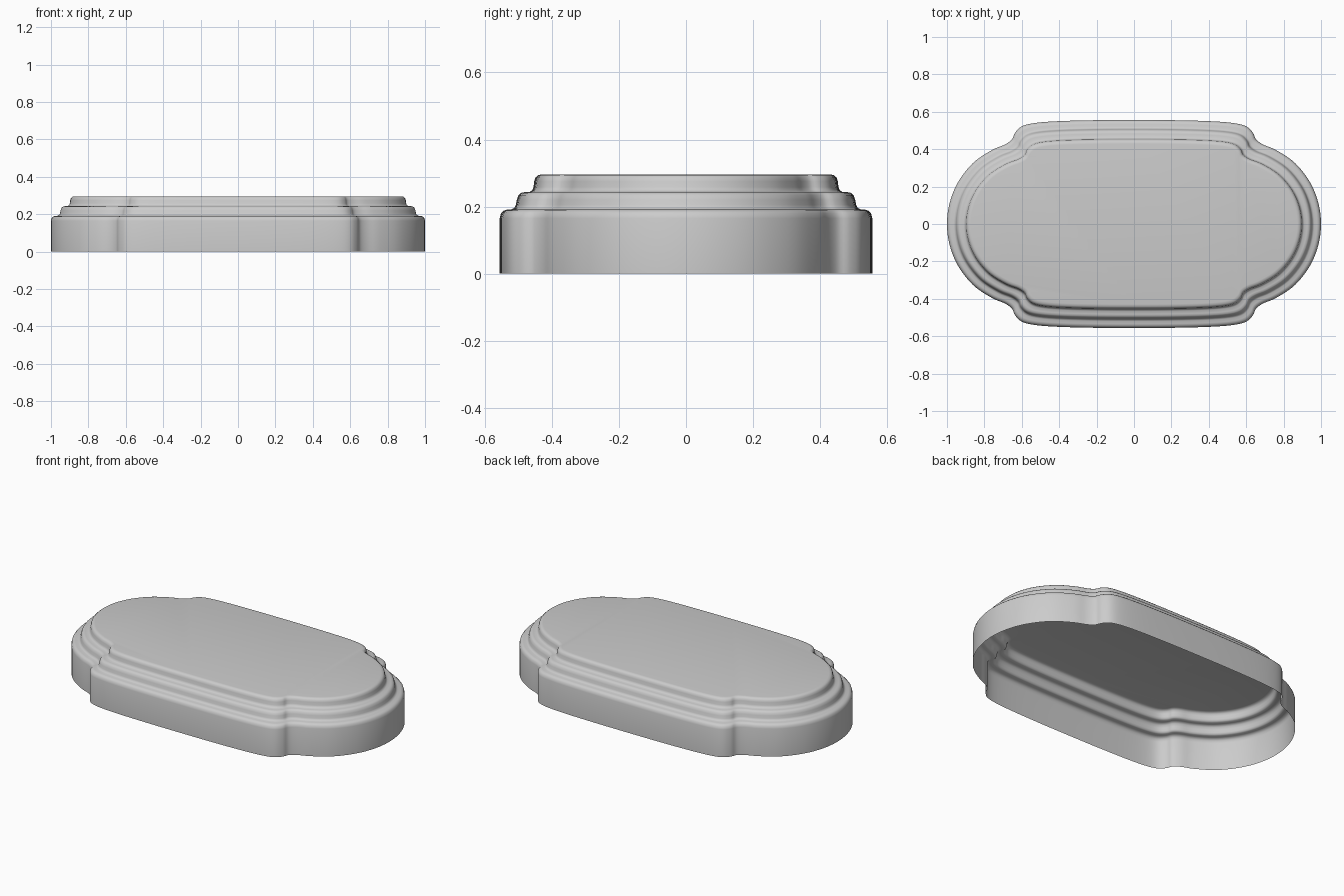
import bpy
import bmesh
from mathutils import Vector

cube = bpy.data.objects.get("Cube")
if cube:
    bpy.data.objects.remove(cube, do_unlink=True)

HALF_X, HALF_Y = 1.0, 0.556
STEPS = 4

# Quarter outline: round end, notch, then long gently bowed side
quarter = [(1, 0), (.985, .115), (.94, .225), (.86, .327), (.76, .395),
           (.69, .425), (.652, .453), (.636, .488), (.6, .522), (.53, .54),
           (.4, .55), (.2, .555), (0, .556)]

# Stepped moulding: inset from the outline, height
moulding = [(0, 0), (0, .165), (.004, .18), (.012, .188), (.022, .191),
            (.036, .192), (.044, .196), (.048, .205), (.051, .22),
            (.056, .234), (.064, .241), (.074, .243), (.09, .244),
            (.097, .249), (.101, .258), (.103, .275), (.107, .287),
            (.115, .294), (.127, .296)]


def mirrored_loop(points):
    """Mirror a quarter outline into a closed loop."""
    half = points + [(-x, y) for x, y in reversed(points[:-1])]
    return [Vector(p) for p in half + [(x, -y) for x, y in reversed(half[1:-1])]]


def smooth_loop(points, steps):
    """Closed Catmull-Rom curve through the points."""
    result = []
    n = len(points)
    for i in range(n):
        a, b, c, d = (points[(i + k) % n] for k in (-1, 0, 1, 2))
        for s in range(steps):
            t = s / steps
            result.append(b + 0.5 * t * ((c - a) + t * ((2 * a - 5 * b + 4 * c - d)
                          + t * (3 * (b - c) + d - a))))
    return result


outline = smooth_loop(mirrored_loop(quarter), STEPS)

# Sweep the moulding round the outline, open underneath
bm = bmesh.new()
rings = []
for inset, z in moulding:
    sx, sy = 1 - inset / HALF_X, 1 - inset / HALF_Y
    rings.append([bm.verts.new((p.x * sx, p.y * sy, z)) for p in outline])

count = len(outline)
for low, high in zip(rings, rings[1:]):
    for i in range(count):
        j = (i + 1) % count
        bm.faces.new((low[i], low[j], high[j], high[i]))

# Flat top panel
bm.faces.new(rings[-1])

mesh = bpy.data.meshes.new("display_base")
bm.to_mesh(mesh)
bm.free()
base = bpy.data.objects.new("display_base", mesh)
bpy.context.collection.objects.link(base)

bpy.ops.object.select_all(action='DESELECT')
base.select_set(True)
bpy.context.view_layer.objects.active = base
bpy.ops.object.shade_smooth_by_angle(angle=0.7)
